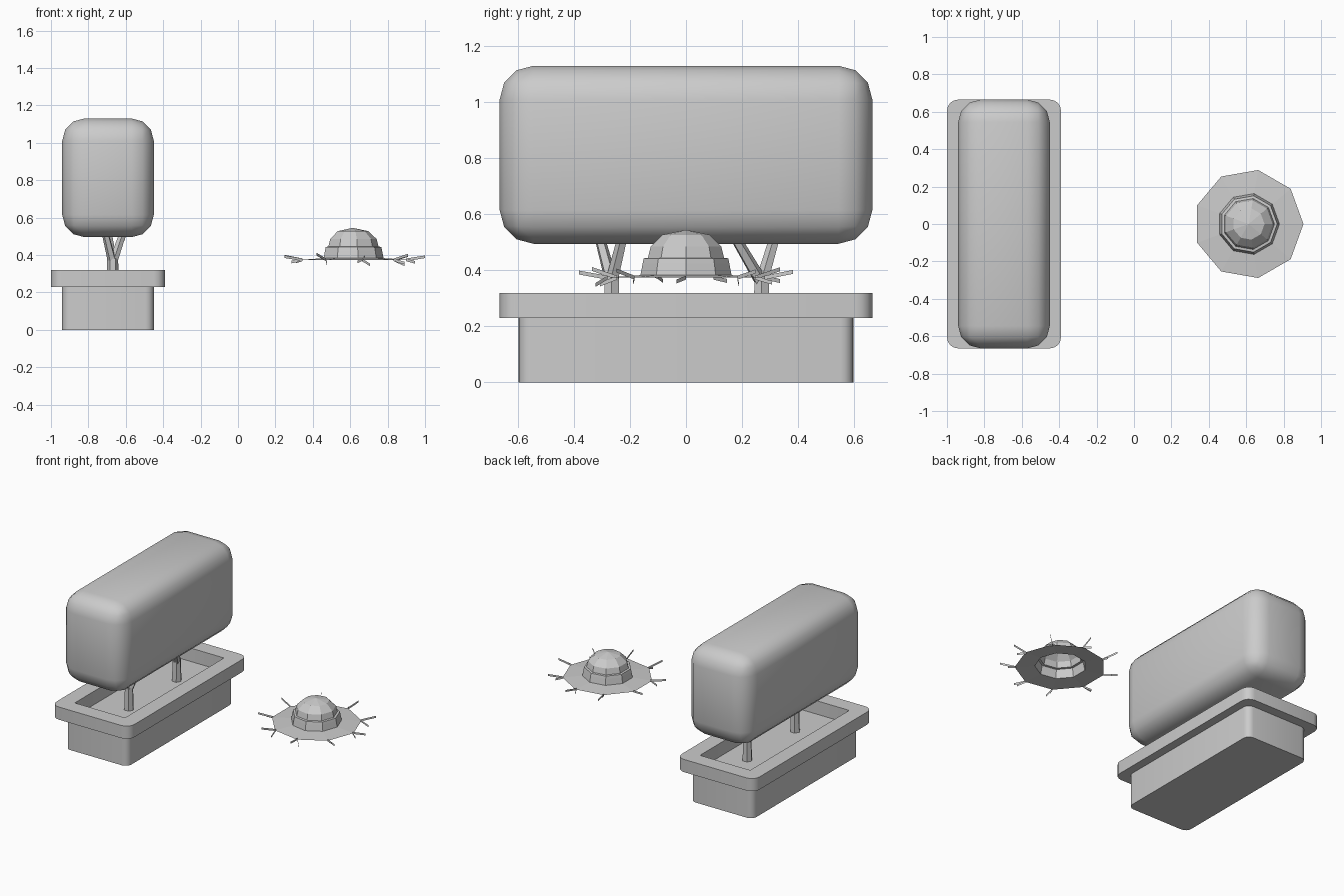
import bpy, bmesh, math, random
from mathutils import Vector

if "Cube" in bpy.data.objects:
    bpy.data.objects.remove(bpy.data.objects["Cube"])

random.seed(4)
CX = -0.695          # planter centre
HAT = Vector((0.613, 0, 0))


def finish(bm, name, smooth=False, closed=True):
    if closed:
        bmesh.ops.recalc_face_normals(bm, faces=bm.faces)
    me = bpy.data.meshes.new(name)
    bm.to_mesh(me)
    bm.free()
    ob = bpy.data.objects.new(name, me)
    bpy.context.collection.objects.link(ob)
    if smooth:
        bpy.ops.object.select_all(action='DESELECT')
        ob.select_set(True)
        bpy.context.view_layer.objects.active = ob
        bpy.ops.object.shade_smooth_by_angle(angle=math.radians(35))
    return ob


def rounded_rect(hx, hy, r, z, seg=4):
    pts = []
    for i, (sx, sy) in enumerate([(1, 1), (-1, 1), (-1, -1), (1, -1)]):
        for k in range(seg + 1):
            a = math.pi / 2 * (i + k / seg)
            pts.append((CX + sx * (hx - r) + r * math.cos(a),
                        sy * (hy - r) + r * math.sin(a), z))
    return pts


def loft(bm, loops, cap_start=True, cap_end=True):
    rings = [[bm.verts.new(p) for p in lp] for lp in loops]
    n = len(rings[0])
    for a, b in zip(rings, rings[1:]):
        for i in range(n):
            j = (i + 1) % n
            bm.faces.new((a[i], a[j], b[j], b[i]))
    if cap_start:
        bm.faces.new(rings[0][::-1])
    if cap_end:
        bm.faces.new(rings[-1])
    return rings


def limb(bm, p0, p1, r0, r1, sides=6):
    p0, p1 = Vector(p0), Vector(p1)
    q = (p1 - p0).to_track_quat('Z', 'Y')
    ring = lambda p, r: [p + q @ Vector((r * math.cos(t), r * math.sin(t), 0))
                         for t in (2 * math.pi * i / sides for i in range(sides))]
    loft(bm, [ring(p0, r0), ring(p1, r1)])


# planter: body, overhanging rim, recessed soil bed
bm = bmesh.new()
loft(bm, [rounded_rect(0.245, 0.597, 0.045, 0),
          rounded_rect(0.245, 0.597, 0.045, 0.23),
          rounded_rect(0.305, 0.665, 0.06, 0.23),
          rounded_rect(0.305, 0.665, 0.06, 0.32),
          rounded_rect(0.197, 0.555, 0.006, 0.32),
          rounded_rect(0.197, 0.555, 0.006, 0.225)])
finish(bm, "planter", True)

# hedge: bevelled box
bm = bmesh.new()
bmesh.ops.create_cube(bm, size=1)
for v in bm.verts:
    v.co = Vector((CX + v.co.x * 0.49, v.co.y * 1.33, 0.8125 + v.co.z * 0.635))
bmesh.ops.bevel(bm, geom=bm.edges[:], offset=0.12, segments=3, profile=0.5,
                affect='EDGES')
finish(bm, "hedge", True)

# trunks with forked branches
for name, y, tips in (("front_trunk", -0.265, ((-0.72, -0.32), (-0.60, -0.215))),
                      ("back_trunk", 0.27, ((-0.70, 0.33), (-0.595, 0.15)))):
    bm = bmesh.new()
    limb(bm, (-0.67, y, 0.21), (-0.67, y, 0.38), 0.034, 0.029)
    for tx, ty in tips:
        limb(bm, (-0.67, y, 0.355), (tx, ty, 0.56), 0.024, 0.018, 5)
    finish(bm, name, True)

# straw hat: nine-sided open shell
bm = bmesh.new()
profile = [(0.293, 0.374), (0.165, 0.383), (0.157, 0.425), (0.153, 0.443),
           (0.138, 0.445), (0.128, 0.485), (0.085, 0.527)]
angles = [2 * math.pi * i / 9 for i in range(9)]
rings = loft(bm, [[HAT + Vector((r * math.cos(a), r * math.sin(a), z))
                   for a in angles] for r, z in profile], False, False)
top = bm.verts.new(HAT + Vector((0, 0, 0.545)))
for i in range(9):
    bm.faces.new((rings[-1][i], rings[-1][(i + 1) % 9], top))
finish(bm, "straw_hat", closed=False)

# loose straws: upright flat strips round the brim
bm = bmesh.new()
for a in angles:
    root = HAT + Vector((0.285 * math.cos(a), 0.285 * math.sin(a), 0.374))
    for turn, length, rise in ((0.0, 0.102, random.uniform(0.01, 0.036)),
                               (random.choice((-0.6, 0.6)), 0.06,
                                random.uniform(-0.028, -0.008))):
        tip = root + Vector((length * math.cos(a + turn),
                             length * math.sin(a + turn), rise))
        h = Vector((0, 0, 0.007))
        bm.faces.new([bm.verts.new(p) for p in (root - h, tip - h, tip + h, root + h)])
finish(bm, "brim_straws", closed=False)
